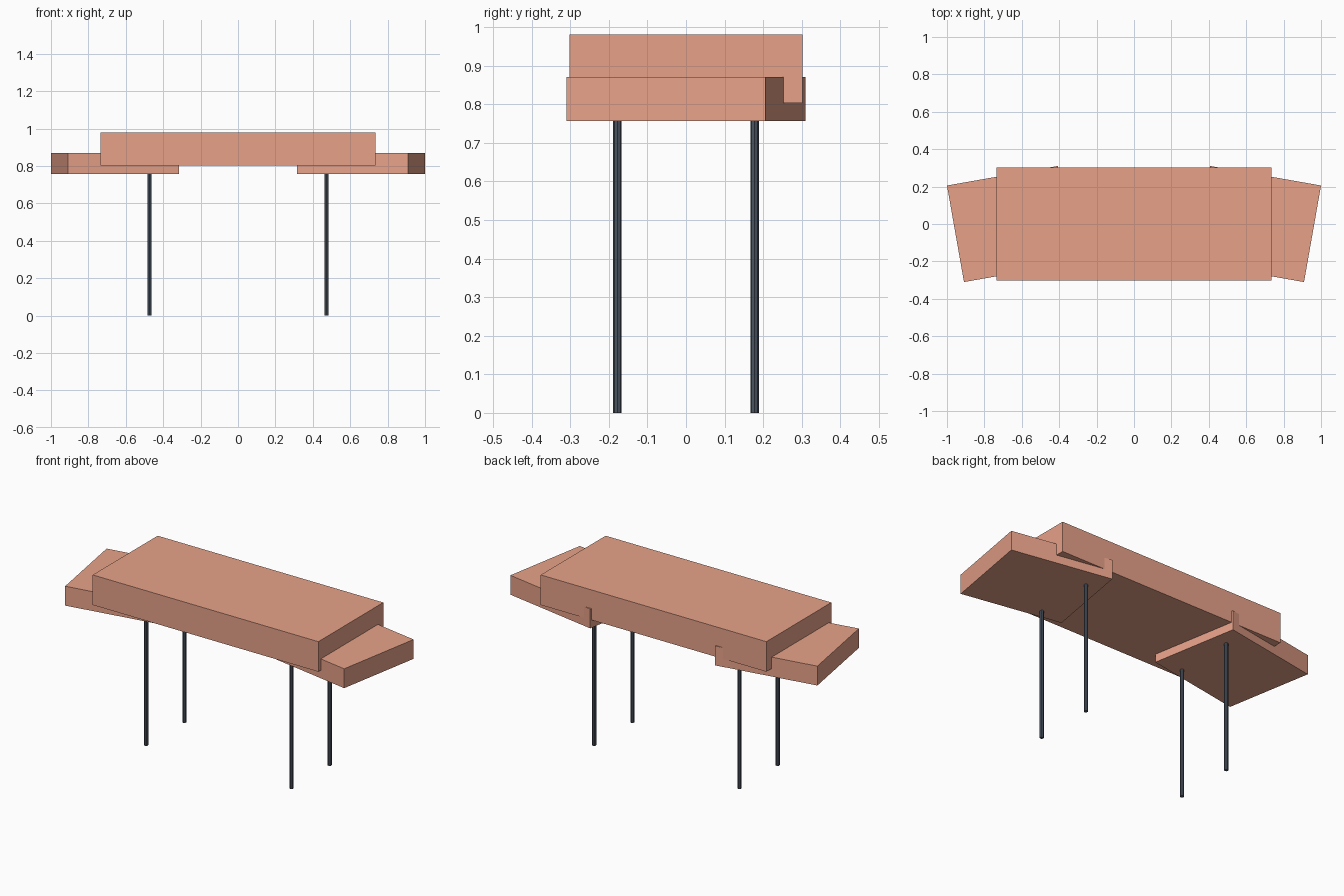
import bpy
from math import radians

if "Cube" in bpy.data.objects:
    bpy.data.objects.remove(bpy.data.objects["Cube"])


def material(name, color):
    m = bpy.data.materials.new(name)
    m.diffuse_color = color
    m.use_nodes = True
    m.node_tree.nodes["Principled BSDF"].inputs["Base Color"].default_value = m.diffuse_color
    return m


coral = material("coral", (0.80, 0.36, 0.25, 1))
slate = material("slate", (0.07, 0.09, 0.12, 1))


def slab(name, x, size, z0, z1, angle=0):
    bpy.ops.mesh.primitive_cube_add(size=1, location=(x, 0, (z0 + z1) / 2),
                                    rotation=(0, 0, radians(angle)))
    o = bpy.context.object
    o.name = name
    o.scale = (size[0], size[1], z1 - z0)
    bpy.ops.object.transform_apply(location=False, rotation=False, scale=True)
    o.data.materials.append(coral)


def leg(name, x, y):
    bpy.ops.mesh.primitive_cylinder_add(vertices=8, radius=0.011, depth=0.757,
                                        location=(x, y, 0.3785))
    o = bpy.context.object
    o.name = name
    o.data.materials.append(slate)


# Main raised top
slab("table_top", 0, (1.47, 0.604), 0.803, 0.98)

# Angled side wings and the thin legs beneath them
for side, s in (("left", -1), ("right", 1)):
    slab(side + "_wing", s * 0.658, (0.602, 0.524), 0.756, 0.87, -10 * s)
    for end, y in (("front", -0.178), ("back", 0.178)):
        leg(f"{end}_{side}_leg", s * 0.473, y)
